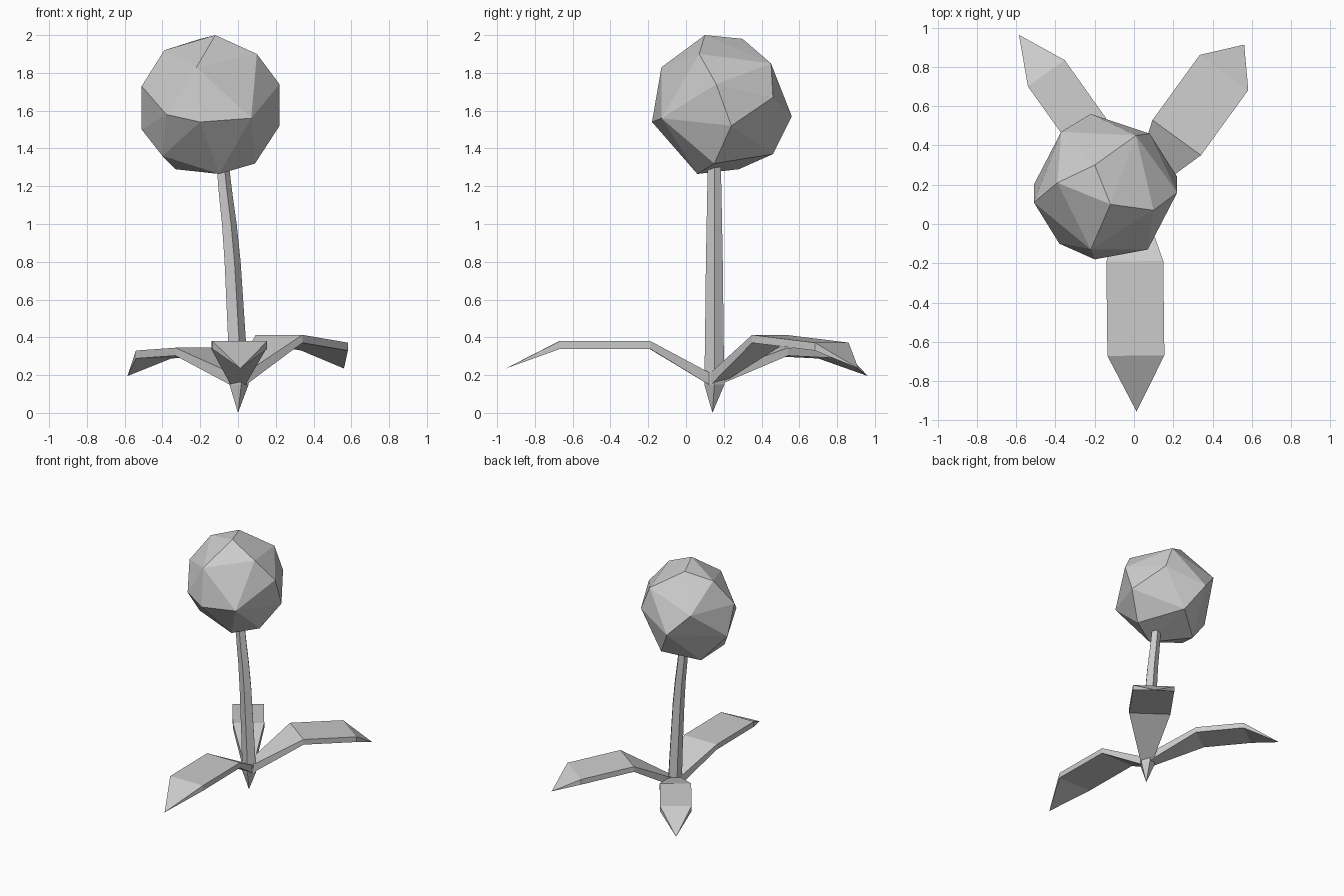
import bpy, bmesh
from math import cos, sin, tau
from mathutils import Vector

if "Cube" in bpy.data.objects:
    bpy.data.objects.remove(bpy.data.objects["Cube"])


def finish(name, bm):
    bmesh.ops.recalc_face_normals(bm, faces=bm.faces[:])
    me = bpy.data.meshes.new(name)
    bm.to_mesh(me)
    bm.free()
    ob = bpy.data.objects.new(name, me)
    bpy.context.collection.objects.link(ob)
    return ob


def loft(bm, rings, tip=None, cap=True):
    """Skin equal rings of points, with optional closing point at the end."""
    vs = [[bm.verts.new(p) for p in r] for r in rings]
    n = len(vs[0])
    for a, b in zip(vs, vs[1:]):
        for i in range(n):
            j = (i + 1) % n
            bm.faces.new((a[i], a[j], b[j], b[i]))
    if cap:
        bm.faces.new(vs[0])
    if tip:
        t = bm.verts.new(tip)
        for i in range(n):
            bm.faces.new((vs[-1][i], vs[-1][(i + 1) % n], t))
    else:
        bm.faces.new(vs[-1])


# Leaning five-sided stem ending in a pointed root
STEM_Y = 0.15
stem_path = [(-0.085, 1.32, 0.036), (-0.068, 1.15, 0.040), (-0.05, 1.0, 0.043),
             (-0.033, 0.8, 0.047), (-0.01, 0.38, 0.052), (0.0, 0.15, 0.056)]
bm = bmesh.new()
loft(bm, [[(x + r * cos(tau * k / 5), STEM_Y + r * sin(tau * k / 5), z)
           for k in range(5)] for x, z, r in stem_path], tip=(0.0, 0.14, 0.0))
finish("stem", bm)


# Leaves: flat slabs rising from the root, bending over, then pointed
def leaf(name, direction, width, bend, end, tip):
    d = Vector((*direction, 0)).normalized()
    side = Vector((-d.y, d.x, 0))
    base = Vector((0, 0.14, 0))
    rings = []
    for dist, z, w, th in ((0.02, 0.215, 0.08, 0.065), (*bend, width, 0.042),
                           (*end, width, 0.042)):
        c = base + d * dist + Vector((0, 0, z))
        down = Vector((0, 0, -th))
        h = side * w / 2
        rings.append([c - h, c + h, c + h + down, c - h + down])
    bm = bmesh.new()
    loft(bm, rings, tip=base + d * tip[0] + Vector((0, 0, tip[1])))
    finish(name, bm)


leaf("front_leaf", (0.012, -1), 0.29, (0.33, 0.38), (0.81, 0.38), (1.095, 0.235))
leaf("back_right_leaf", (0.588, 0.81), 0.305, (0.37, 0.413), (0.78, 0.372), (0.955, 0.235))
leaf("back_left_leaf", (-0.58, 0.815), 0.23, (0.41, 0.345), (0.77, 0.33), (1.01, 0.195))

# Faceted ball on top
ball = [(-.12, .10, 2.0), (.10, .07, 1.90), (.22, .16, 1.74), (.22, .24, 1.52),
        (.09, .15, 1.32), (-.10, .06, 1.265), (-.20, -.18, 1.54), (.07, -.13, 1.56),
        (-.22, -.13, 1.83), (-.39, .21, 1.92), (-.20, .30, 1.98), (.01, .45, 1.85),
        (.08, .46, 1.67), (-.22, .56, 1.57), (-.10, .46, 1.37), (-.37, .47, 1.73),
        (-.51, .11, 1.73), (-.51, .20, 1.50), (-.33, .28, 1.29), (-.40, .08, 1.36),
        (-.38, -.10, 1.58)]
bm = bmesh.new()
for p in ball:
    bm.verts.new(p)
bmesh.ops.convex_hull(bm, input=bm.verts[:])
loose = [v for v in bm.verts if not v.link_faces]
bmesh.ops.delete(bm, geom=loose, context='VERTS')
finish("ball_head", bm)
